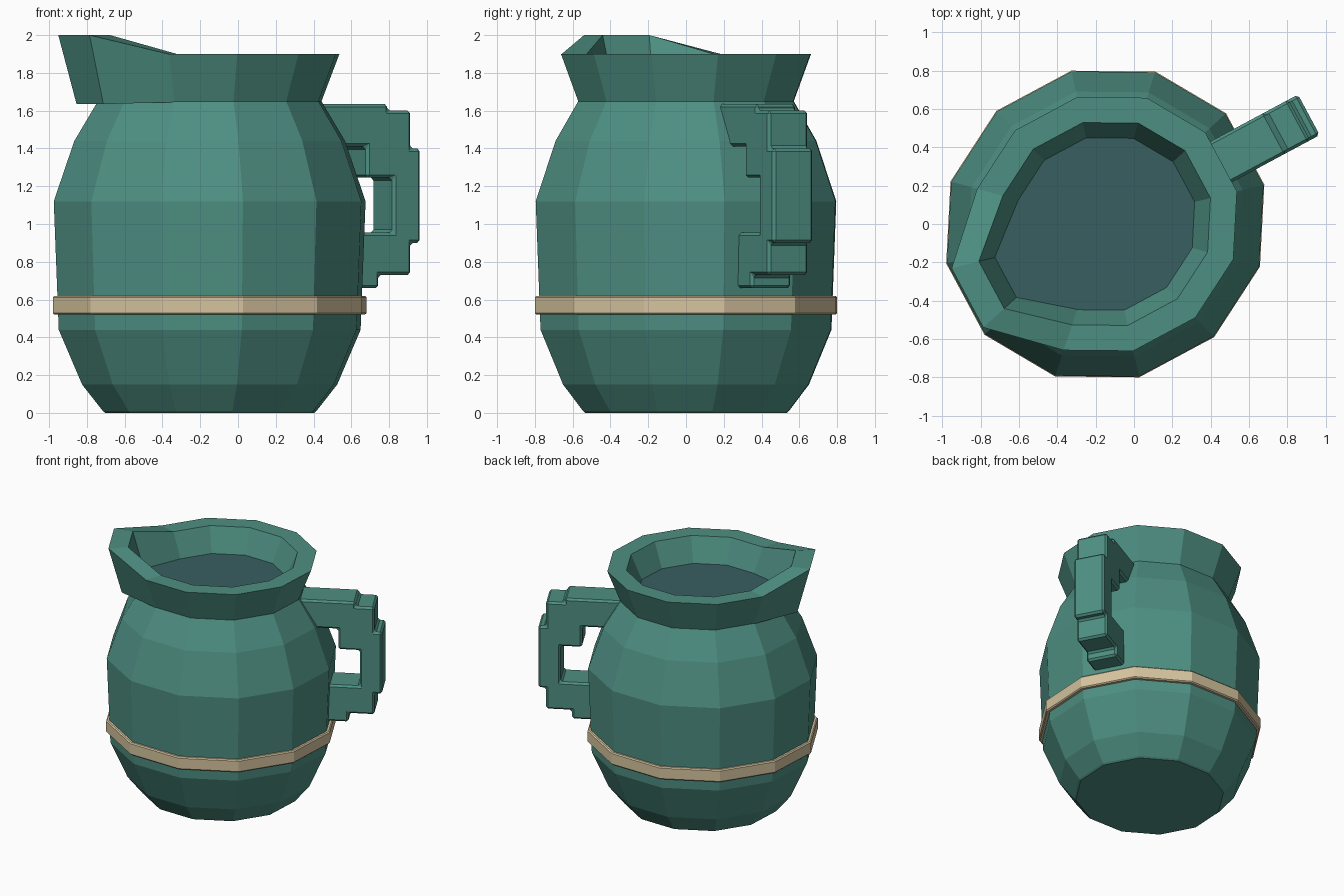
import bpy
import bmesh
from math import cos, sin, radians
from mathutils import Matrix

default = bpy.data.objects.get("Cube")
if default:
    bpy.data.objects.remove(default, do_unlink=True)

SIDES = 12
# The jug is built with its handle along local +x, then turned and shifted.
PLACE = Matrix.Translation((-0.15, 0, 0)) @ Matrix.Rotation(radians(28.2), 4, "Z")


def material(name, rgb):
    mat = bpy.data.materials.new(name)
    mat.use_nodes = True
    mat.diffuse_color = (*rgb, 1)
    bsdf = mat.node_tree.nodes["Principled BSDF"]
    bsdf.inputs["Base Color"].default_value = (*rgb, 1)
    bsdf.inputs["Roughness"].default_value = 0.8
    return mat


teal = material("teal_glaze", (0.076, 0.275, 0.223))
cream = material("cream_band", (0.67, 0.55, 0.34))
water_blue = material("dark_water", (0.040, 0.112, 0.117))


def finish(name, bm, mat, bevel=0):
    bmesh.ops.recalc_face_normals(bm, faces=bm.faces)
    bm.transform(PLACE)
    mesh = bpy.data.meshes.new(name)
    bm.to_mesh(mesh)
    bm.free()
    mesh.materials.append(mat)
    obj = bpy.data.objects.new(name, mesh)
    bpy.context.collection.objects.link(obj)
    if bevel:
        mod = obj.modifiers.new("soft_edges", "BEVEL")
        mod.width = bevel
        mod.segments = 1
        mod.limit_method = "ANGLE"
        mod.angle_limit = radians(50)
    return obj


def ring(bm, z, ratio, pull=0, lift=0):
    """One slightly oval loop; the two vertices opposite the handle form the spout."""
    verts = []
    for i in range(SIDES):
        a = radians(15 + 30 * i)
        spout = i in (5, 6)
        verts.append(bm.verts.new((0.853 * ratio * cos(a) - pull * spout,
                                   0.812 * ratio * sin(a),
                                   z + lift * spout)))
    return verts


def bridge(bm, a, b):
    for i in range(SIDES):
        j = (i + 1) % SIDES
        bm.faces.new((a[i], a[j], b[j], b[i]))


def loft(name, rows, mat, caps=(), closed=False, bevel=0):
    bm = bmesh.new()
    rings = [ring(bm, *row) for row in rows]
    for a, b in zip(rings, rings[1:]):
        bridge(bm, a, b)
    if closed:
        bridge(bm, rings[-1], rings[0])
    for c in caps:
        bm.faces.new(rings[c])
    return finish(name, bm, mat, bevel)


# Rounded belly
loft("jug_body", [(0, 0.67), (0.01, 0.685), (0.15, 0.818), (0.44, 0.968),
                  (1.12, 1), (1.44, 0.868), (1.65, 0.717)], teal, caps=(0, -1))

# Flared collar with a raised pouring spout and inner wall
loft("collar", [(1.645, 0.715, 0.13, -0.01), (1.9, 0.832, 0.13, 0.1),
                (1.9, 0.665, 0.125, 0.1), (1.7, 0.56, 0.125)], teal, caps=(0,))

# Liquid filling the neck
loft("water", [(1.7, 0.56, 0.125), (1.71, 0.565, 0.125)], water_blue, caps=(0, -1))

# Band around the belly
loft("band", [(0.52, 0.95), (0.52, 1.005), (0.62, 1.005), (0.62, 0.95)],
     cream, closed=True, bevel=0.008)

# Stepped handle: side profile (distance from axis, height) extruded across
profile = [(0.55, 1.635), (1.01, 1.635), (1.01, 1.6), (1.148, 1.6), (1.148, 1.4),
           (1.205, 1.4), (1.205, 0.9), (1.148, 0.9), (1.148, 0.73), (0.956, 0.73),
           (0.956, 0.66), (0.7, 0.66), (0.7, 0.955), (1.04, 0.955), (1.04, 1.245),
           (0.88, 1.245), (0.88, 1.41), (0.55, 1.41)]
bm = bmesh.new()
side = bm.faces.new([bm.verts.new((x, -0.12, z)) for x, z in profile])
grown = bmesh.ops.extrude_face_region(bm, geom=[side], use_keep_orig=True)
bmesh.ops.translate(bm, vec=(0, 0.24, 0),
                    verts=[g for g in grown["geom"] if isinstance(g, bmesh.types.BMVert)])
finish("handle", bm, teal, bevel=0.015)
